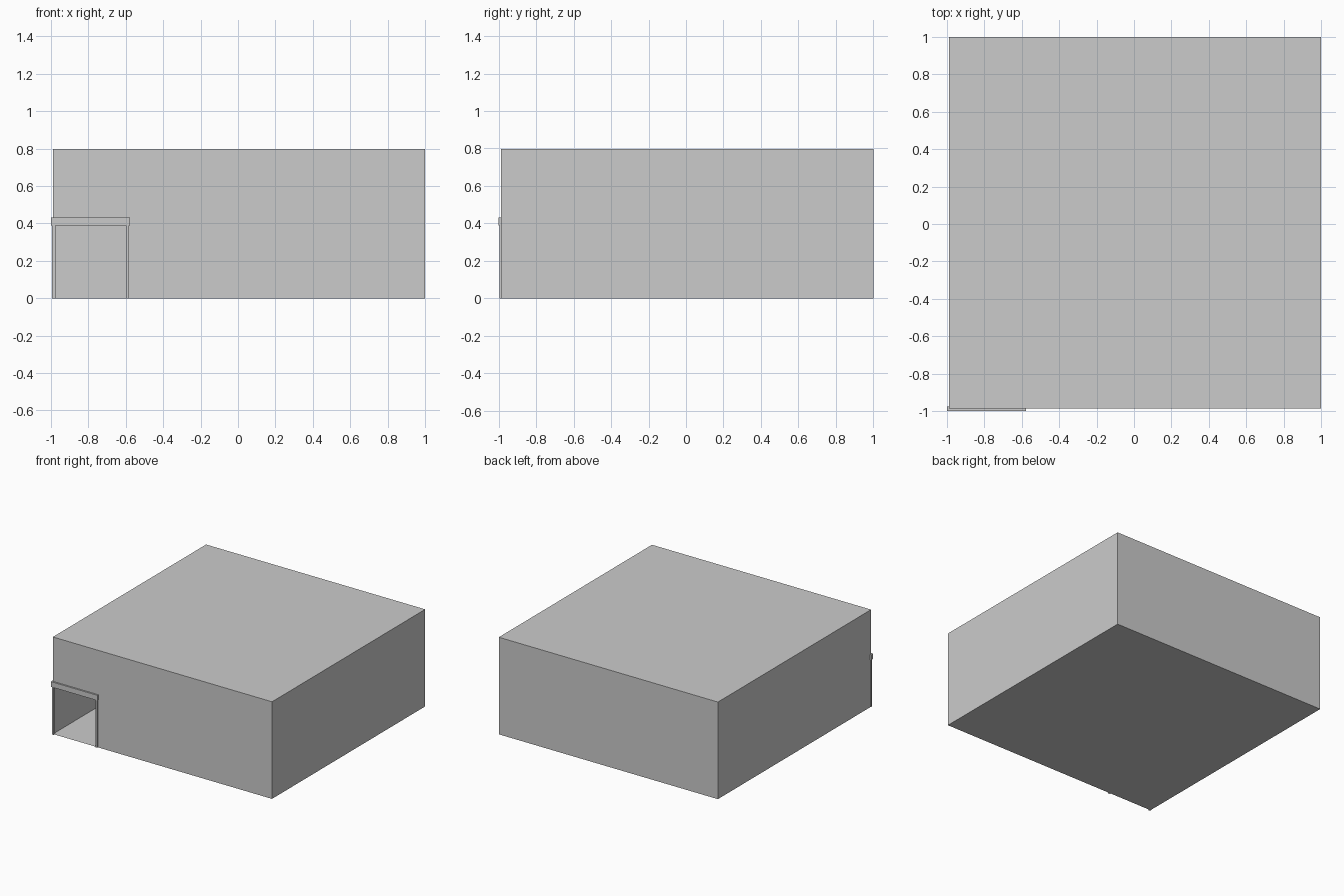
import bpy, bmesh

if "Cube" in bpy.data.objects:
    bpy.data.objects.remove(bpy.data.objects["Cube"])

X0, X1 = -0.99, 1.0      # room extents
Y0, Y1 = -0.987, 1.0
H = 0.797
DX0, DX1, DH = -0.982, -0.594, 0.395   # doorway


def make_object(name, bm):
    mesh = bpy.data.meshes.new(name)
    bm.to_mesh(mesh)
    bm.free()
    obj = bpy.data.objects.new(name, mesh)
    bpy.context.collection.objects.link(obj)
    return obj


def box(name, lo, hi):
    bm = bmesh.new()
    bmesh.ops.create_cube(bm, size=1)
    for v in bm.verts:
        v.co = [lo[i] + (v.co[i] + 0.5) * (hi[i] - lo[i]) for i in range(3)]
    return make_object(name, bm)


# Room: thin-walled shell, front wall notched for the doorway
bm = bmesh.new()
front = [(X0, 0), (DX0, 0), (DX0, DH), (DX1, DH), (DX1, 0), (X1, 0), (X1, H), (X0, H)]
fv = [bm.verts.new((x, Y0, z)) for x, z in front]
b0, b1, b2, b3 = [bm.verts.new((x, Y1, z))
                  for x, z in ((X0, 0), (X1, 0), (X1, H), (X0, H))]
bm.faces.new(fv)                                         # front wall
bm.faces.new((b1, b0, b3, b2))                           # back wall
bm.faces.new((fv[0], fv[7], b3, b0))                     # left wall
bm.faces.new((fv[5], b1, b2, fv[6]))                     # right wall
bm.faces.new((fv[7], fv[6], b2, b3))                     # roof
bm.faces.new((fv[0], b0, b1, fv[5], fv[4], fv[1]))       # floor
make_object("room_shell", bm)

# Door frame: two jambs and a slightly wider lintel
box("door_jamb_left", (-0.994, -0.996, 0), (-0.977, -0.979, 0.39))
box("door_jamb_right", (-0.599, -0.996, 0), (-0.582, -0.979, 0.39))
box("door_lintel", (-1.0, -1.0, 0.39), (-0.577, -0.975, 0.433))
